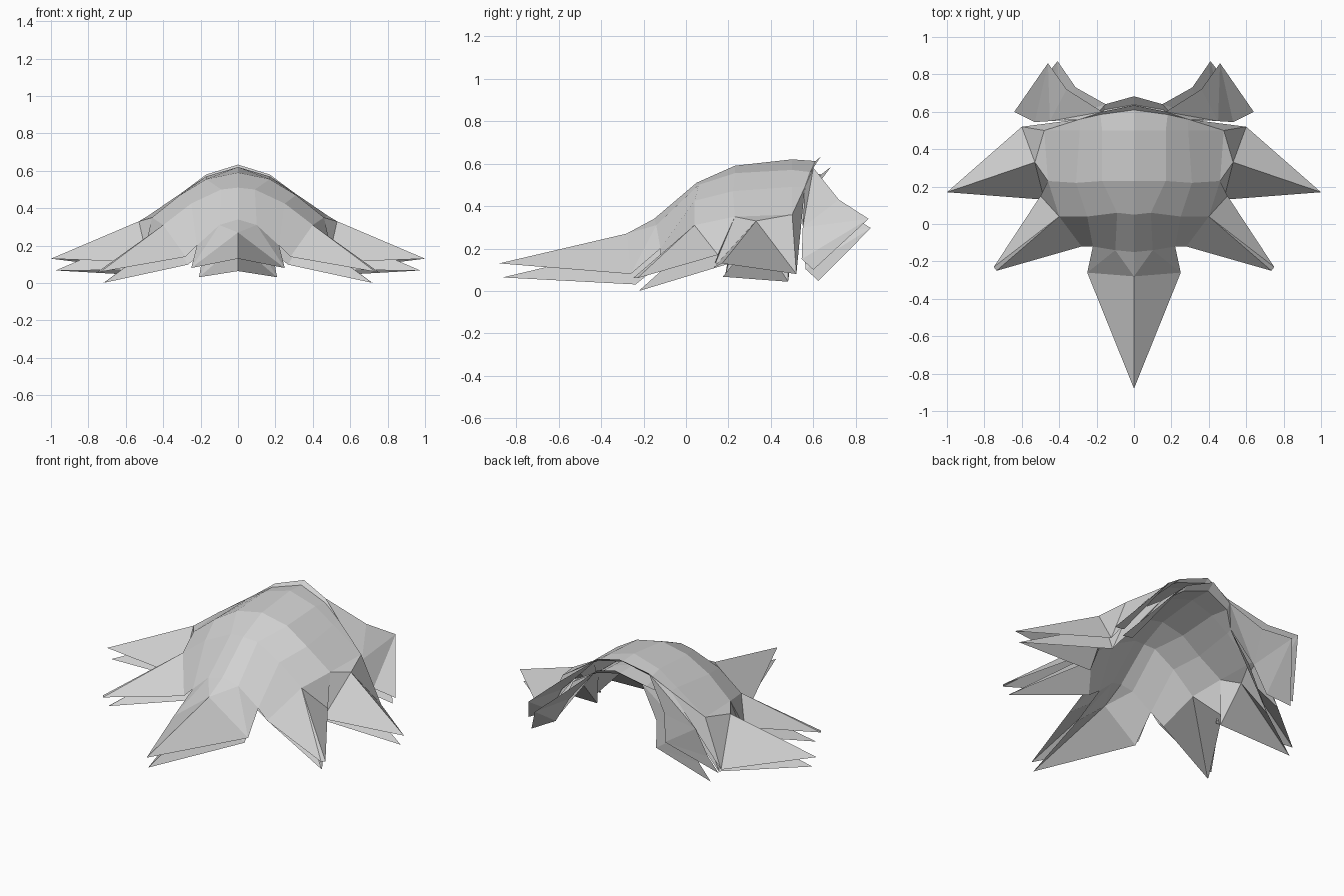
import bpy
import bmesh
from mathutils import Vector

cube = bpy.data.objects.get("Cube")
if cube:
    bpy.data.objects.remove(cube, do_unlink=True)

grey = bpy.data.materials.new("light_grey")
grey.use_nodes = True
colour = (0.64, 0.64, 0.64, 1)
grey.diffuse_color = colour
grey.node_tree.nodes["Principled BSDF"].inputs["Base Color"].default_value = colour

INSIDE = Vector((0, 0.3, -0.1))


def build_shell(name, faces):
    """Half shell from faces of points, mirrored across x and doubled inwards."""
    bm = bmesh.new()
    cache = {}

    def vertex(point):
        if point not in cache:
            cache[point] = bm.verts.new(point)
        return cache[point]

    for points in faces:
        face = bm.faces.new([vertex(p) for p in points])
        face.normal_update()
        # Every face looks away from the hollow inside
        if face.normal.dot(face.calc_center_median() - INSIDE) < 0:
            face.normal_flip()
    mesh = bpy.data.meshes.new(name)
    bm.to_mesh(mesh)
    bm.free()
    mesh.materials.append(grey)
    obj = bpy.data.objects.new(name, mesh)
    bpy.context.collection.objects.link(obj)
    mirror = obj.modifiers.new("mirror", 'MIRROR')
    mirror.use_axis[0] = True
    mirror.merge_threshold = 0.002
    layer = obj.modifiers.new("inner_layer", 'SOLIDIFY')
    layer.thickness = 0.068
    layer.offset = -1
    layer.use_rim = False


def loft(rows):
    """Quads between neighbouring cross-sections."""
    quads = []
    for a, b in zip(rows, rows[1:]):
        for i in range(min(len(a), len(b)) - 1):
            quads.append((a[i], a[i + 1], b[i + 1], b[i]))
    return quads


def fan(tip, base):
    """Triangles from a spike tip to a line of base points."""
    return [(tip, p, q) for p, q in zip(base, base[1:])]


# Cross-sections of the cap, from the centre line out to the edge
lip = [(0, .635, .633), (.17, .6, .58)]
rim = [(0, .61, .612), (.18, .585, .56), (.29, .56, .49)]
back = [(0, .5, .62), (.17, .5, .57), (.29, .5, .49), (.48, .5, .36)]
crown = [(0, .23, .59), (.17, .23, .555), (.31, .22, .47), (.46, .23, .35)]
brow = [(0, .05, .51), (.09, .06, .5), (.25, .04, .425), (.4, .04, .31)]
front = [(0, -.15, .34), (.1, -.14, .31), (.22, -.12, .2), (.28, -.12, .14)]
hair = loft([lip, rim, back, crown, brow, front])
hair += [(lip[1], rim[1], rim[2])]

# Sides of the cap between the spikes
notch = (.5, .15, .17)
side_notch = (.48, .13, .11)
ridge = (.53, .33, .33)
side_corner = (.6, .52, .08)
hair += fan(crown[3], [brow[3], notch, side_notch, ridge, back[3]])
hair += fan(back[3], [ridge, side_corner, rim[2], back[2]])

# Side spike and front corner spike, which has a blunt tip
blunt = (.735, -.25, .06)
hair += fan((1, .17, .13), [side_notch, ridge, side_corner])
hair += fan((.75, -.23, .06), [blunt, brow[3], notch])
hair += [(blunt, front[3], brow[3])]

# Long middle spike with its flared root
root = (0, -.28, .27)
flare = (.25, -.26, .08)
hair += fan(front[1], [front[0], root, flare, front[2]])
hair += [((0, -.88, .13), root, flare)]

# Back tufts hanging from the lip
edge = (.36, .72, .43)
base = (.45, .55, .3)
low = (.53, .545, .15)
hair += fan(base, [rim[2], lip[1], edge])
hair += fan((.46, .86, .34), [edge, base, low, (.64, .6, .1)])

build_shell("hair_cap", hair)
